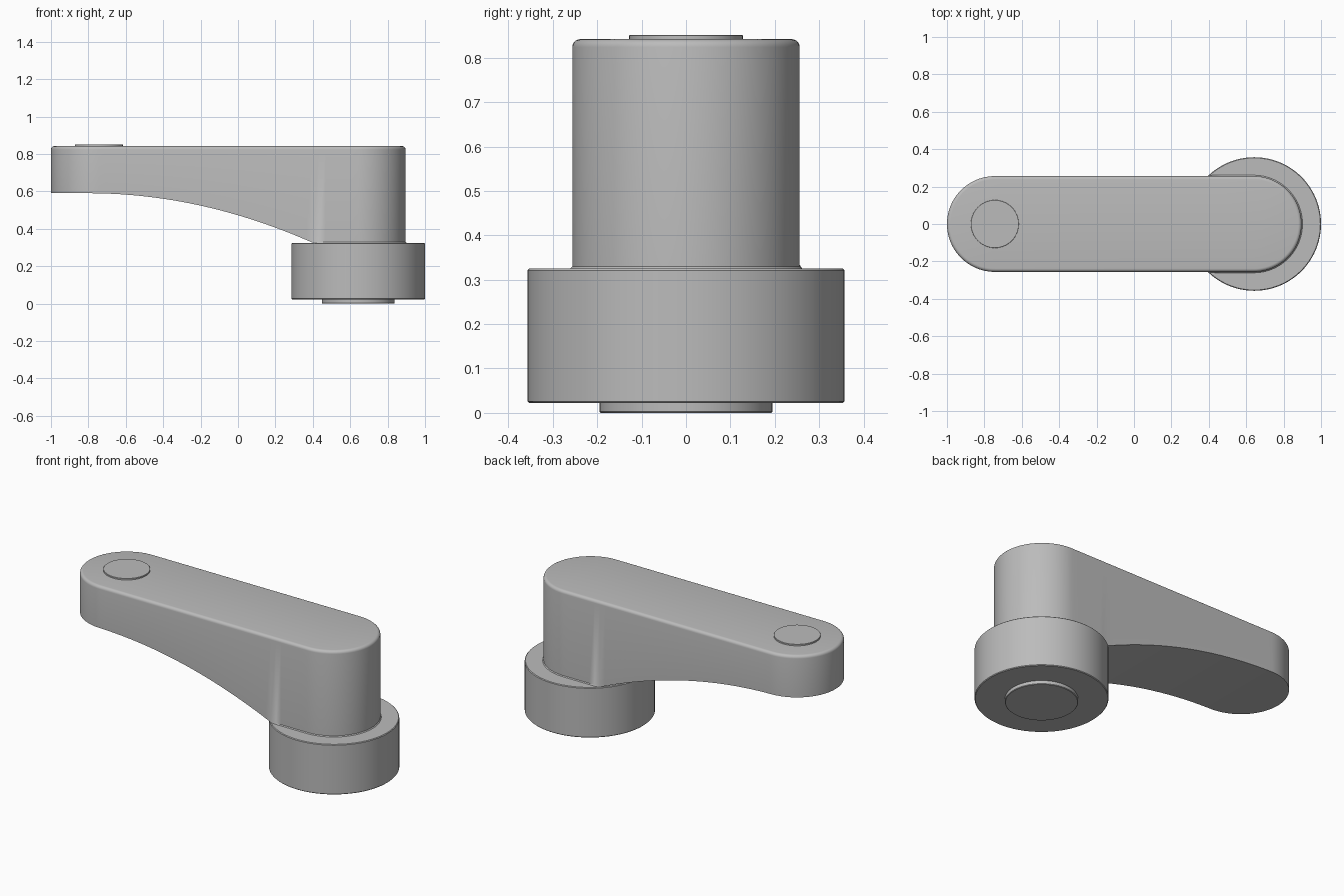
import bpy
import bmesh
from math import sin, cos, pi

cube = bpy.data.objects.get("Cube")
if cube:
    bpy.data.objects.remove(cube, do_unlink=True)

# One plain grey for every part
grey = bpy.data.materials.new("satin grey")
grey.use_nodes = True
COLOUR = (0.5, 0.5, 0.5, 1)
grey.diffuse_color = COLOUR
grey.node_tree.nodes["Principled BSDF"].inputs["Base Color"].default_value = COLOUR

TIP_X, HUB_X, HUB_DISC_X = -0.744, 0.64, 0.643
RADIUS, TOP, BASE_TOP = 0.256, 0.842, 0.325
FILLET, FOOT = 0.018, 0.008
ARC, SIDE = 24, 40


def finish(bm, name):
    bmesh.ops.recalc_face_normals(bm, faces=bm.faces)
    mesh = bpy.data.meshes.new(name)
    bm.to_mesh(mesh)
    bm.free()
    mesh.materials.append(grey)
    obj = bpy.data.objects.new(name, mesh)
    bpy.context.collection.objects.link(obj)
    bpy.ops.object.select_all(action='DESELECT')
    obj.select_set(True)
    bpy.context.view_layer.objects.active = obj
    bpy.ops.object.shade_smooth_by_angle(angle=0.6)


def disc(name, x, radius, bottom, top, bevel, segments=96):
    """Upright cylinder with softened rims."""
    bm = bmesh.new()
    profile = [(radius - bevel, bottom), (radius, bottom + bevel),
               (radius, top - bevel), (radius - bevel, top)]
    rings = [[bm.verts.new((x + r * cos(2 * pi * i / segments),
                            r * sin(2 * pi * i / segments), z))
              for i in range(segments)] for r, z in profile]
    bridge(bm, rings)
    bm.faces.new(rings[0])
    bm.faces.new(rings[-1])
    finish(bm, name)


def bridge(bm, rings):
    for low, high in zip(rings, rings[1:]):
        n = len(low)
        for i in range(n):
            j = (i + 1) % n
            bm.faces.new((low[i], low[j], high[j], high[i]))


def slot_outline(radius):
    """Round-ended outline, from the hub end round to the tip and back."""
    half = [(HUB_X + radius * cos(a), radius * sin(a))
            for a in (pi / 2 * i / ARC for i in range(ARC))]
    half += [(HUB_X + (TIP_X - HUB_X) * i / SIDE, radius) for i in range(SIDE)]
    half += [(TIP_X - radius * sin(a), radius * cos(a))
             for a in (pi / 2 * i / ARC for i in range(ARC))]
    half.append((TIP_X - radius, 0))
    return half + [(x, -y) for x, y in reversed(half[1:-1])]


def underside(x):
    """Flat at the tip, sweeping down in a curve to the base."""
    drop = max(0, (x + 0.8) / 1.2)
    return max(BASE_TOP - 0.003, 0.59 - 0.265 * drop ** 2)


# Arm: bottom edge with a flared foot, walls, rounded top edge
bm = bmesh.new()
plain, flared = slot_outline(RADIUS), slot_outline(RADIUS + FOOT)
bottom = [bm.verts.new((*(f if p[0] > 0.42 else p), underside(p[0])))
          for p, f in zip(plain, flared)]
rings = [bottom]
rings.append([bm.verts.new((x, y, underside(x) + FOOT)) for x, y in plain])
for step in range(6):
    a = pi / 2 * step / 5
    rings.append([bm.verts.new((x, y, TOP - FILLET * (1 - sin(a))))
                  for x, y in slot_outline(RADIUS - FILLET * (1 - cos(a)))])
bridge(bm, rings)
bm.faces.new(rings[-1])
count = len(bottom)
for i in range(count // 2):
    strip = [bottom[i], bottom[i + 1], bottom[count - i - 1], bottom[-i]]
    bm.faces.new(list(dict.fromkeys(strip)))
finish(bm, "arm")

# Round base, its locating boss and the cap on the arm tip
disc("base", HUB_DISC_X, 0.357, 0.022, BASE_TOP, 0.004)
disc("base_boss", HUB_DISC_X, 0.195, 0, 0.03, 0.003)
disc("tip_cap", TIP_X, 0.128, TOP - 0.01, 0.851, 0.001)
